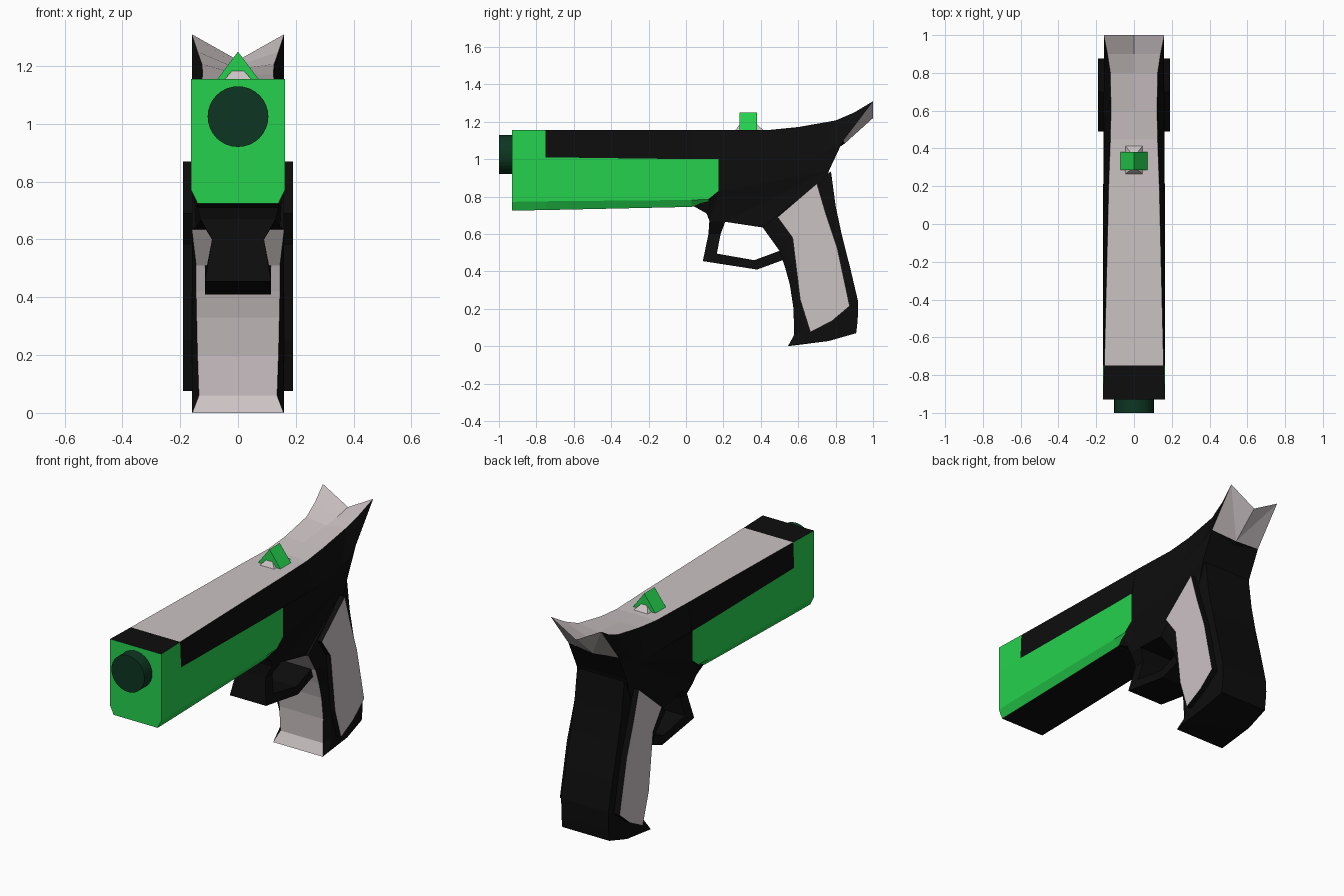
import bpy, bmesh, math

if "Cube" in bpy.data.objects:
    bpy.data.objects.remove(bpy.data.objects["Cube"])


def material(name, rgb):
    m = bpy.data.materials.new(name)
    m.diffuse_color = (*rgb, 1)
    m.use_nodes = True
    m.node_tree.nodes["Principled BSDF"].inputs["Base Color"].default_value = m.diffuse_color
    return m


MATS = [material("black", (0.004, 0.004, 0.004)),
        material("warm_grey", (0.60, 0.54, 0.55)),
        material("bright_green", (0.018, 0.64, 0.075)),
        material("dark_green", (0.004, 0.037, 0.016))]
BLACK, GREY, GREEN, DARK = range(4)


def finish(name, bm):
    bmesh.ops.recalc_face_normals(bm, faces=bm.faces)
    bmesh.ops.triangulate(bm, faces=[f for f in bm.faces if len(f.verts) > 4],
                          ngon_method='EAR_CLIP')
    me = bpy.data.meshes.new(name)
    bm.to_mesh(me)
    bm.free()
    for m in MATS:
        me.materials.append(m)
    ob = bpy.data.objects.new(name, me)
    bpy.context.collection.objects.link(ob)
    return ob


def loft(name, rings, rule, caps):
    """Skin closed rings; rule(ring, side) picks the colour."""
    bm = bmesh.new()
    vs = [[bm.verts.new(p) for p in r] for r in rings]
    n = len(rings[0])
    for i in range(len(vs) - 1):
        for j in range(n):
            k = (j + 1) % n
            f = bm.faces.new((vs[i][j], vs[i][k], vs[i + 1][k], vs[i + 1][j]))
            f.material_index = rule(i, j)
    for ring, c in zip((vs[0], vs[-1]), caps):
        bm.faces.new(ring).material_index = c
    return finish(name, bm)


def prism(name, profile, cap=BLACK, side=BLACK, inner=None):
    """Side profile of (y, z, half width); mirrored in x, or one slab from inner outwards."""
    right = [(x, y, z) for y, z, x in profile]
    left = [(-x if inner is None else inner, y, z) for y, z, x in profile]
    return loft(name, [left, right], lambda i, j: side, (cap, cap))


# slide: green lower sides and nose, black upper sides, grey top
stations = [(-0.93, 0.725, 0.772, 1.01, 0.163), (-0.75, 0.728, 0.775, 1.01, 0.157),
            (0.03, 0.745, 0.782, 1.0, 0.138), (0.12, 0.768, 0.785, 1.0, 0.136),
            (0.175, 0.80, 0.83, 1.0, 0.135)]
rings = []
for y, zb, zc, zm, xt in stations:
    half = [(0.14, y, zb), (0.163, y, zc), (0.163, y, zm), (xt, y, 1.155)]
    rings.append(half + [(-a, b, c) for a, b, c in reversed(half)])


def slide_rule(i, j):
    if j == 7:
        return BLACK
    if j == 3:
        return BLACK if i == 0 else GREY
    if j in (2, 4):
        return GREEN if i == 0 else BLACK
    if j in (0, 6):
        return GREEN if i < 3 else BLACK
    return GREEN


loft("slide", rings, slide_rule, (GREEN, BLACK))

# tail: sides black, grey top that sinks into a V and flares to two tips
tail = [(0.175, 1.0, 0.175, 1.155, 0.135, 1.155), (0.45, 1.0, 0.45, 1.155, 0.125, 1.157),
        (0.6, 1.0, 0.6, 1.17, 0.122, 1.172), (0.72, 1.03, 0.8, 1.207, 0.125, 1.19),
        (0.78, 1.06, 0.9, 1.25, 0.14, 1.20), (0.84, 1.10, 1.0, 1.31, 0.16, 1.22)]
rings = [[(0.16, yl, zl), (xt, y, ze), (0, y, zc), (-xt, y, ze), (-0.16, yl, zl),
          (0, yl + 0.01, zl - 0.015)] for yl, zl, y, ze, xt, zc in tail]
loft("tail", rings, lambda i, j: GREY if j in (1, 2) else BLACK, (BLACK, GREY))

# frame
prism("frame", [(0.03, 0.755, 0.14), (0.12, 0.775, 0.163), (0.175, 0.825, 0.163),
                (0.175, 1.0, 0.163), (0.6, 1.0, 0.16), (0.72, 1.03, 0.16),
                (0.78, 1.06, 0.16), (0.84, 1.10, 0.16), (0.765, 0.94, 0.16),
                (0.72, 0.8, 0.155), (0.55, 0.62, 0.155), (0.41, 0.635, 0.155),
                (0.21, 0.665, 0.13), (0.185, 0.6, 0.09), (0.12, 0.6, 0.09),
                (0.125, 0.67, 0.13), (0.11, 0.71, 0.14)])

# trigger guard
prism("trigger_guard", [(0.12, 0.6, 0.09), (0.09, 0.455, 0.115), (0.38, 0.41, 0.115),
                        (0.53, 0.465, 0.115), (0.5, 0.51, 0.115), (0.365, 0.46, 0.115),
                        (0.165, 0.495, 0.11), (0.185, 0.6, 0.09)])

# grip: rings of front point, back point and front half width
grip = [(0.41, 0.635, 0.775, 0.935, 0.16), (0.5, 0.51, 0.80, 0.75, 0.145),
        (0.53, 0.42, 0.832, 0.60, 0.145), (0.555, 0.33, 0.88, 0.41, 0.143),
        (0.575, 0.2, 0.92, 0.24, 0.14), (0.578, 0.06, 0.918, 0.14, 0.135),
        (0.545, 0.0, 0.91, 0.07, 0.158)]
rings = []
for i, (fy, fz, by, bz, xf) in enumerate(grip):
    sag = 0.014 if i == len(grip) - 1 else 0
    half = [(x, fy + (by - fy) * t, fz + (bz - fz) * t - s)
            for x, t, s in ((xf, 0, 0), (0.16, 0.12, 0), (0.16, 0.6, sag), (0.15, 1, 0))]
    rings.append(half + [(-a, b, c) for a, b, c in reversed(half)])
loft("grip", rings, lambda i, j: GREY if j == 7 else BLACK, (BLACK, BLACK))

# raised grip plates, grey outside with black edges
plate = [(0.49, 0.69), (0.70, 0.87), (0.75, 0.70), (0.81, 0.52), (0.875, 0.215),
         (0.78, 0.135), (0.665, 0.075), (0.61, 0.25), (0.57, 0.58)]
for name, s in (("right_grip_plate", 1), ("left_grip_plate", -1)):
    prism(name, [(y, z, 0.19 * s) for y, z in plate], cap=GREY, inner=0.15 * s)

# sight: small green tent on a grey foot
loft("sight", [[(-0.075, y, 1.15), (0.075, y, 1.15), (0, y, 1.25)] for y in (0.285, 0.38)],
     lambda i, j: GREEN, (GREEN, GREEN))
prism("sight_foot", [(0.26, 1.15, 0.05), (0.29, 1.19, 0.015), (0.375, 1.19, 0.015),
                     (0.42, 1.15, 0.05)], GREY, GREY)

# muzzle
circle = [(0.105 * math.cos(a), 1.025 + 0.105 * math.sin(a))
          for a in (math.tau * k / 32 for k in range(32))]
loft("muzzle", [[(x, y, z) for x, z in circle] for y in (-1.0, -0.9)],
     lambda i, j: DARK, (DARK, DARK))
